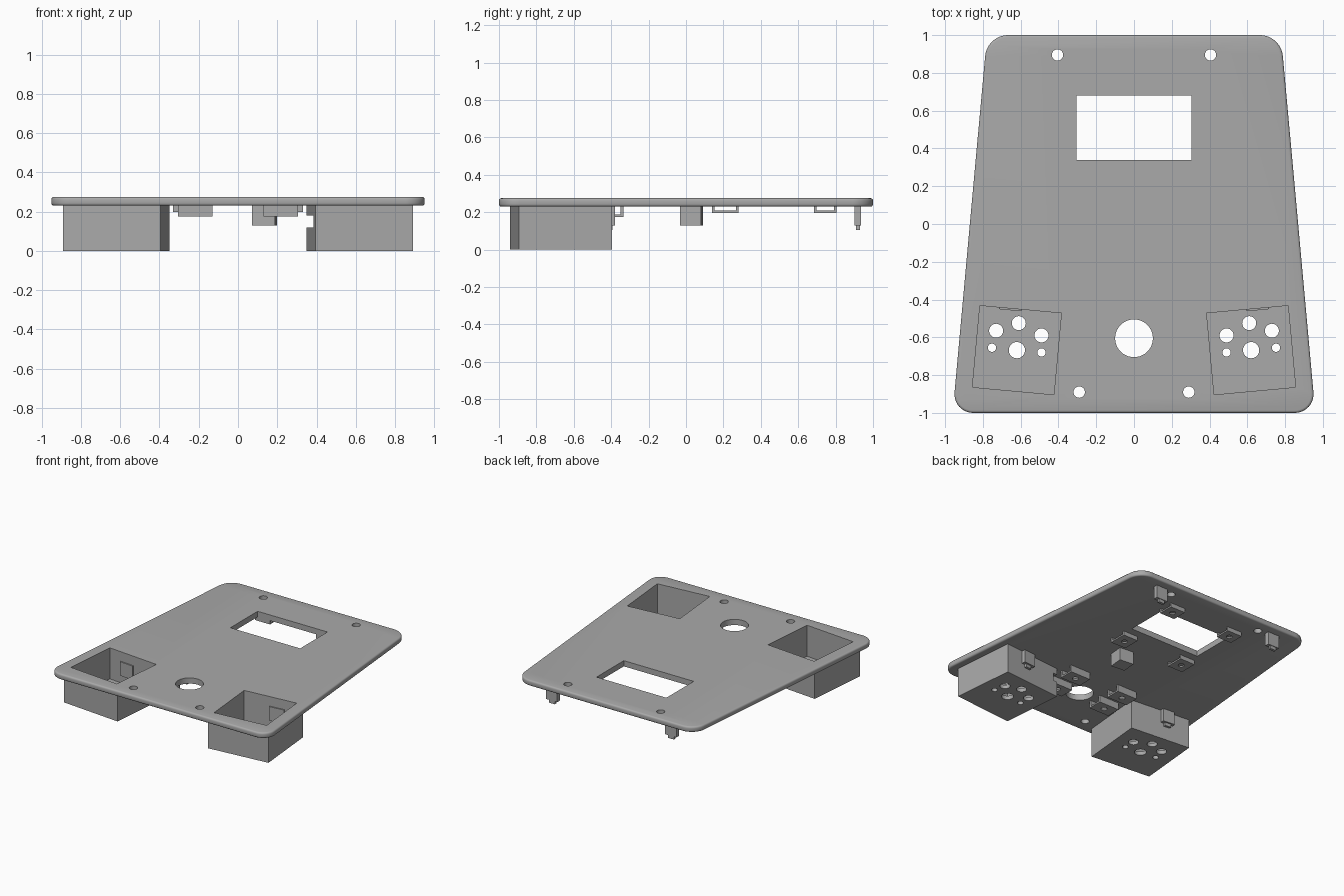
import bpy, bmesh, math
from mathutils import Matrix, Vector

cube = bpy.data.objects.get("Cube")
if cube:
    bpy.data.objects.remove(cube, do_unlink=True)

grey = bpy.data.materials.new("matte grey")
grey.use_nodes = True
colour = (0.4, 0.4, 0.4, 1)
grey.diffuse_color = colour
grey.node_tree.nodes["Principled BSDF"].inputs["Base Color"].default_value = colour

BOTTOM, TOP = 0.23, 0.275


def finish(name, bm, matrix=None):
    if matrix:
        bm.transform(matrix)
    bmesh.ops.recalc_face_normals(bm, faces=bm.faces)
    mesh = bpy.data.meshes.new(name)
    bm.to_mesh(mesh)
    bm.free()
    mesh.materials.append(grey)
    ob = bpy.data.objects.new(name, mesh)
    bpy.context.collection.objects.link(ob)
    return ob


def add_box(bm, x, y, z):
    size = Vector((x[1] - x[0], y[1] - y[0], z[1] - z[0]))
    mid = Vector((sum(x), sum(y), sum(z))) / 2
    bmesh.ops.create_cube(bm, size=1, matrix=Matrix.Translation(mid) @ Matrix.Diagonal((*size, 1)))


def add_rod(bm, x, y, r, z0, z1):
    bmesh.ops.create_cone(bm, cap_ends=True, segments=40, radius1=r, radius2=r, depth=z1 - z0,
                          matrix=Matrix.Translation((x, y, (z0 + z1) / 2)))


def cut(ob, bm, matrix=None):
    cutter = finish("cutter", bm, matrix)
    cutter.hide_render = True
    mod = ob.modifiers.new("cut", 'BOOLEAN')
    mod.operation, mod.solver, mod.object = 'DIFFERENCE', 'EXACT', cutter
    select(ob)
    bpy.ops.object.modifier_apply(modifier=mod.name)
    bpy.data.objects.remove(cutter, do_unlink=True)


def select(ob):
    bpy.ops.object.select_all(action='DESELECT')
    ob.select_set(True)
    bpy.context.view_layer.objects.active = ob


def tilt(side):
    # pocket frame, aligned with the sloping plate edge
    return Matrix.Translation((side * 0.62, -0.668, 0)) @ Matrix.Rotation(side * math.radians(5.25), 4, 'Z')


# Tapered plate with rounded corners and softened rims
bm = bmesh.new()
corners = [(-0.96, -1), (0.96, -1), (0.778, 1), (-0.778, 1)]
face = bm.faces.new([bm.verts.new((x, y, BOTTOM)) for x, y in corners])
bmesh.ops.bevel(bm, geom=bm.verts[:], offset=0.11, segments=10, profile=0.5, affect='VERTICES')
ext = bmesh.ops.extrude_face_region(bm, geom=bm.faces[:])
new_verts = [v for v in ext["geom"] if isinstance(v, bmesh.types.BMVert)]
bmesh.ops.translate(bm, verts=new_verts, vec=(0, 0, TOP - BOTTOM))
bmesh.ops.recalc_face_normals(bm, faces=bm.faces)
rim = [e for e in bm.edges if abs(e.verts[0].co.z - e.verts[1].co.z) < 0.001]
bmesh.ops.bevel(bm, geom=rim, offset=0.013, segments=3, profile=0.5, affect='EDGES')
plate = finish("top_plate", bm)

# Screen window, screw holes and centre opening
bm = bmesh.new()
add_box(bm, (-0.305, 0.305), (0.34, 0.68), (0.1, 0.4))
add_rod(bm, 0, -0.605, 0.1, 0.1, 0.4)
for s in (-1, 1):
    add_rod(bm, s * 0.405, 0.895, 0.03, 0.1, 0.4)
    add_rod(bm, s * 0.29, -0.89, 0.03, 0.1, 0.4)
cut(plate, bm)

INNER, OUTER = 0.2165, 0.25
for side, label in ((1, "left"), (-1, "right")):
    # Pocket opening in the plate
    bm = bmesh.new()
    add_box(bm, (-INNER, INNER), (-INNER, INNER), (0.1, 0.4))
    cut(plate, bm, tilt(side))

    # Open-topped pocket with perforated floor
    bm = bmesh.new()
    add_box(bm, (-OUTER, OUTER), (-OUTER, OUTER), (0, BOTTOM))
    pocket = finish(label + "_pocket", bm, tilt(side))
    bm = bmesh.new()
    add_box(bm, (-INNER, INNER), (-INNER, INNER), (0.03, 0.4))
    cut(pocket, bm, tilt(side))
    bm = bmesh.new()
    for x, y, r in ((0.49, -0.59, 0.037), (0.61, -0.525, 0.037), (0.73, -0.565, 0.037),
                    (0.62, -0.668, 0.043), (0.49, -0.68, 0.022), (0.752, -0.655, 0.022)):
        add_rod(bm, side * x, y, r, -0.1, 0.1)
    cut(pocket, bm)
    if side == 1:
        # Cable slot through the inward wall
        bm = bmesh.new()
        add_box(bm, (0.3, 0.385), (-0.9, -0.4), (0.12, 0.18))
        cut(pocket, bm)

    # Clip on the rear pocket wall, with its pad inside
    bm = bmesh.new()
    mid = side * 0.055
    add_box(bm, (mid - 0.05, mid + 0.05), (OUTER, 0.28), (0.13, BOTTOM))
    add_box(bm, (mid - 0.025, mid + 0.025), (OUTER, 0.268), (0.105, 0.13))
    add_box(bm, (mid - 0.06, mid + 0.06), (INNER - 0.009, INNER), (0.09, 0.2))
    finish(label + "_pocket_clip", bm, tilt(side))

    # Hanging clip near the back edge
    bm = bmesh.new()
    x = side * 0.52
    add_box(bm, (x - 0.05, x + 0.05), (0.9, 0.935), (0.13, BOTTOM))
    add_box(bm, (x - 0.025, x + 0.025), (0.91, 0.93), (0.105, 0.13))
    finish(label + "_back_clip", bm)


def bracket(name, x, y, z, wall):
    # Bridge with a screw hole, held by a leg at each end
    bm = bmesh.new()
    add_box(bm, x, y, (z, z + 0.012))
    ob = finish(name, bm)
    bm = bmesh.new()
    add_rod(bm, sum(x) / 2, sum(y) / 2, 0.022, z - 0.1, z + 0.1)
    cut(ob, bm)
    bm = bmesh.new()
    add_box(bm, x, (y[0], y[0] + wall), (z + 0.012, BOTTOM))
    add_box(bm, x, (y[1] - wall, y[1]), (z + 0.012, BOTTOM))
    finish(name + "_legs", bm)


for side, label in ((1, "left"), (-1, "right")):
    def span(a, b):
        return tuple(sorted((side * a, side * b)))
    bracket(label + "_screen_bracket_front", span(0.2, 0.33), (0.14, 0.28), 0.197, 0.013)
    bracket(label + "_screen_bracket_back", span(0.2, 0.33), (0.685, 0.805), 0.197, 0.013)
    bracket(label + "_opening_bracket_back", span(0.13, 0.305), (-0.45, -0.335), 0.175, 0.015)
    bracket(label + "_opening_bracket_front", span(0.13, 0.305), (-0.65, -0.535), 0.175, 0.015)

# Slightly turned block under the middle
bm = bmesh.new()
add_box(bm, (-0.058, 0.058), (-0.056, 0.056), (0.13, BOTTOM))
finish("centre_block", bm, Matrix.Translation((0.135, 0.03, 0)) @ Matrix.Rotation(math.radians(-5.25), 4, 'Z'))

select(plate)
bpy.ops.object.shade_smooth_by_angle(angle=math.radians(35))
